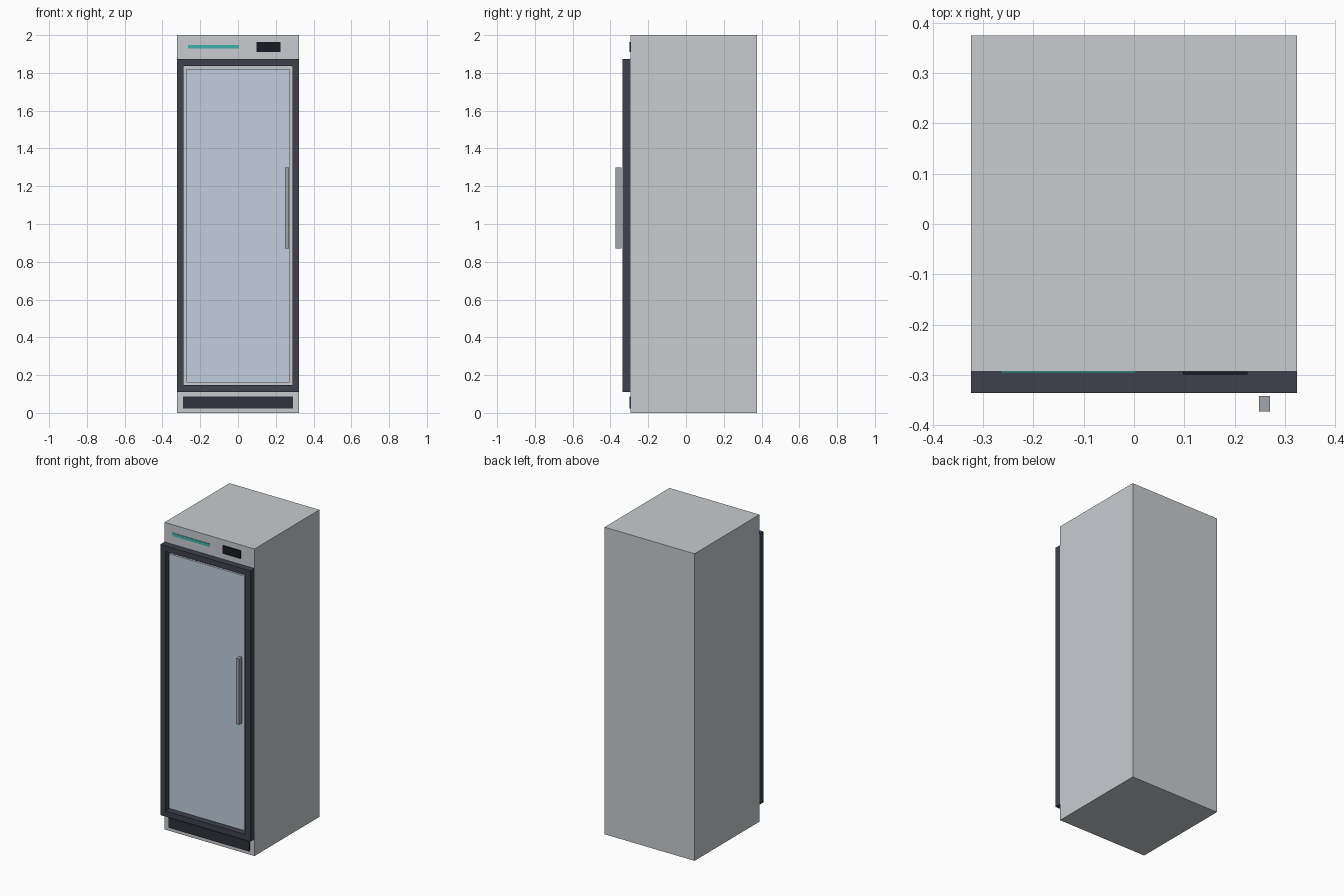
import bpy
import bmesh

cube = bpy.data.objects.get("Cube")
if cube:
    bpy.data.objects.remove(cube, do_unlink=True)


def material(name, color):
    mat = bpy.data.materials.new(name)
    mat.use_nodes = True
    rgba = (*color, 1.0)
    mat.diffuse_color = rgba
    bsdf = mat.node_tree.nodes["Principled BSDF"]
    bsdf.inputs["Base Color"].default_value = rgba
    bsdf.inputs["Roughness"].default_value = 0.5
    return mat


def box_bmesh(x, y, z):
    """Box between the (low, high) limits on each axis."""
    bm = bmesh.new()
    bmesh.ops.create_cube(bm, size=1)
    for v in bm.verts:
        v.co = [lim[0] if c < 0 else lim[1] for c, lim in zip(v.co, (x, y, z))]
    return bm


def finish(bm, name, mat):
    bmesh.ops.recalc_face_normals(bm, faces=bm.faces)
    mesh = bpy.data.meshes.new(name)
    bm.to_mesh(mesh)
    bm.free()
    mesh.materials.append(mat)
    obj = bpy.data.objects.new(name, mesh)
    bpy.context.collection.objects.link(obj)
    return obj


def box(name, x, y, z, mat):
    return finish(box_bmesh(x, y, z), name, mat)


def frame(name, x, y, z, border, mat):
    """Box with a rectangular opening cut through from front to back."""
    bm = box_bmesh(x, y, z)
    bm.normal_update()
    panels = [f for f in bm.faces if abs(f.normal.y) > 0.9]
    bmesh.ops.inset_individual(bm, faces=panels, thickness=border)
    rims = [e for f in panels for e in f.edges]
    bmesh.ops.delete(bm, geom=panels, context="FACES_ONLY")
    bmesh.ops.bridge_loops(bm, edges=rims)
    return finish(bm, name, mat)


steel = material("light_steel", (0.58, 0.6, 0.63))
dark = material("dark_frame", (0.05, 0.053, 0.075))
vent = material("dark_vent", (0.03, 0.031, 0.045))
glass = material("pale_glass", (0.53, 0.63, 0.73))
metal = material("handle_metal", (0.36, 0.38, 0.42))
teal = material("teal_accent", (0.045, 0.45, 0.4))
black = material("display_black", (0.008, 0.01, 0.015))

HALF = 0.324
FRONT = -0.293

# Cabinet
box("cabinet", (-HALF, HALF), (FRONT, 0.375), (0, 2), steel)

# Glazed door
frame("door_frame", (-HALF, HALF), (-0.336, FRONT), (0.11, 1.873), 0.052, dark)
box("door_glass", (-0.272, 0.272), (-0.322, -0.296), (0.162, 1.821), glass)
box("door_handle", (0.248, 0.27), (-0.373, -0.342), (0.87, 1.3), metal)

# Header panel trim
box("accent_strip", (-0.265, 0.004), (-0.296, FRONT), (1.928, 1.948), teal)
box("display", (0.097, 0.226), (-0.299, FRONT), (1.911, 1.964), black)

# Base grille
box("kick_plate", (-0.291, 0.29), (-0.3, FRONT), (0.023, 0.088), vent)
